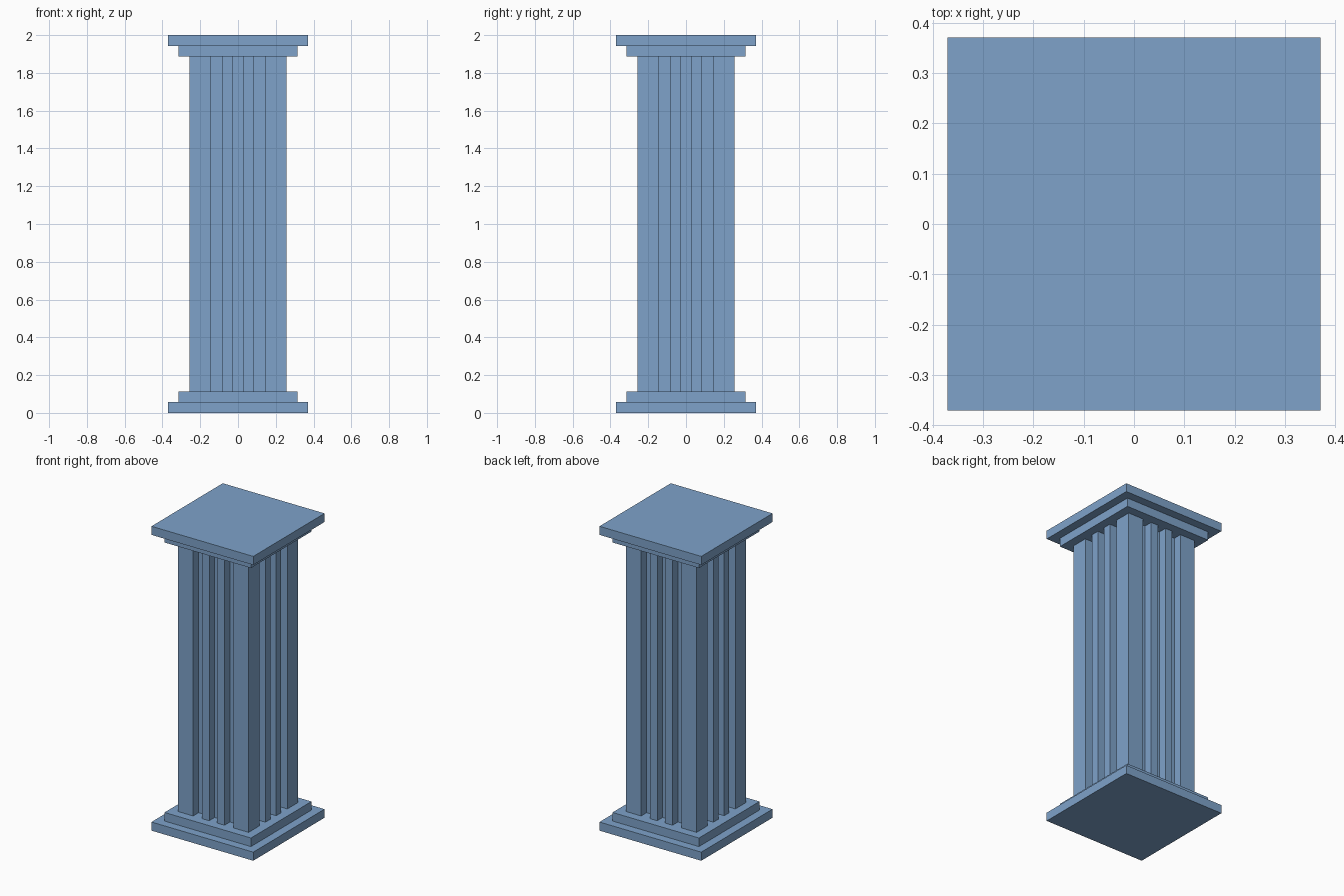
import bpy, bmesh
from mathutils import Matrix, Vector
from math import pi

if "Cube" in bpy.data.objects:
    bpy.data.objects.remove(bpy.data.objects["Cube"])

H = 2.0       # total height
STEP = 0.0565  # slab thickness, also flute depth
SHAFT = 0.257  # shaft half width

mat = bpy.data.materials.new("soft blue")
mat.diffuse_color = (0.21, 0.365, 0.59, 1)
mat.use_nodes = True
mat.node_tree.nodes["Principled BSDF"].inputs["Base Color"].default_value = mat.diffuse_color


def prism(name, outline, z0, z1):
    """Extrude a counter-clockwise outline from z0 to z1."""
    bm = bmesh.new()
    base = bm.faces.new([bm.verts.new((p[0], p[1], z0)) for p in outline])
    ext = bmesh.ops.extrude_face_region(bm, geom=[base], use_keep_orig=True)
    top = [g for g in ext["geom"] if isinstance(g, bmesh.types.BMVert)]
    bmesh.ops.translate(bm, verts=top, vec=(0, 0, z1 - z0))
    bmesh.ops.recalc_face_normals(bm, faces=bm.faces)
    me = bpy.data.meshes.new(name)
    bm.to_mesh(me)
    bm.free()
    me.materials.append(mat)
    ob = bpy.data.objects.new(name, me)
    bpy.context.collection.objects.link(ob)


def square(h):
    return [(-h, -h), (h, -h), (h, h), (-h, h)]


# Stepped base and matching capital
for i, (half, part) in enumerate([(0.37, "outer"), (0.314, "inner")]):
    z = i * STEP
    prism(f"base_{part}_slab", square(half), z, z + STEP)
    prism(f"capital_{part}_slab", square(half), H - z - STEP, H - z)

# Square shaft with three rectangular flutes on each side
side = [Vector((-SHAFT, -SHAFT, 0))]
for a, b in [(-0.146, -0.082), (-0.029, 0.029), (0.082, 0.146)]:
    for x, y in [(a, 0), (a, STEP), (b, STEP), (b, 0)]:
        side.append(Vector((x, y - SHAFT, 0)))
outline = [Matrix.Rotation(k * pi / 2, 3, 'Z') @ p for k in range(4) for p in side]
prism("fluted_shaft", outline, 2 * STEP, H - 2 * STEP)
